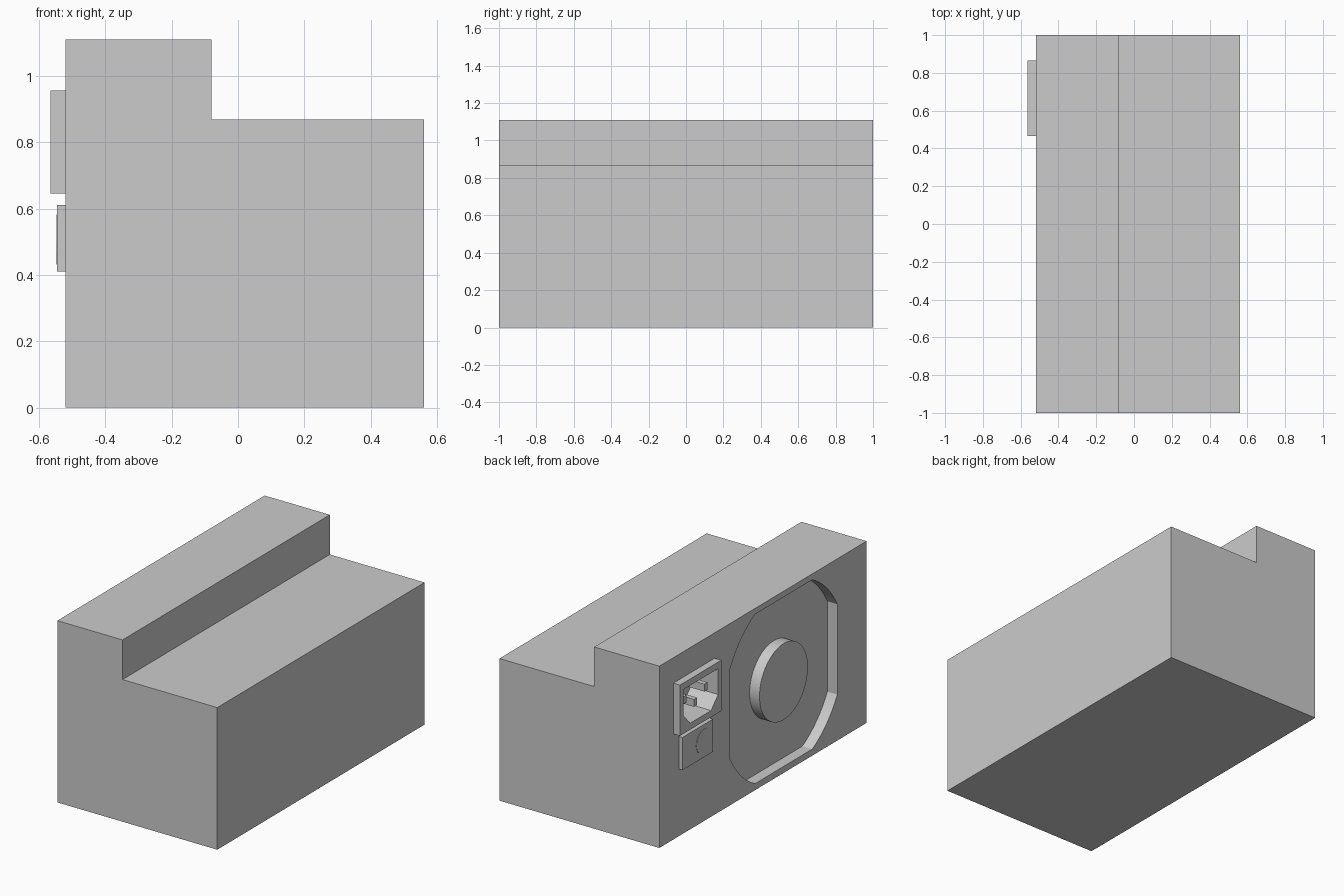
import bpy, bmesh, math
from mathutils import Vector

if "Cube" in bpy.data.objects:
    bpy.data.objects.remove(bpy.data.objects["Cube"])

grey = bpy.data.materials.new("plain grey")
grey.use_nodes = True
COLOUR = (0.6, 0.6, 0.6, 1)
grey.diffuse_color = COLOUR
grey.node_tree.nodes["Principled BSDF"].inputs["Base Color"].default_value = COLOUR

WALL = -0.52      # x of the side panel carrying the fan and socket
FAN = (-0.2, 0.557)


def prism(name, points, depth):
    """Extrude a flat 3D outline along a vector."""
    bm = bmesh.new()
    face = bm.faces.new([bm.verts.new(p) for p in points])
    ext = bmesh.ops.extrude_face_region(bm, geom=[face])
    moved = [v for v in ext["geom"] if isinstance(v, bmesh.types.BMVert)]
    bmesh.ops.translate(bm, verts=moved, vec=Vector(depth))
    bmesh.ops.recalc_face_normals(bm, faces=bm.faces[:])
    mesh = bpy.data.meshes.new(name)
    bm.to_mesh(mesh)
    bm.free()
    mesh.materials.append(grey)
    obj = bpy.data.objects.new(name, mesh)
    bpy.context.collection.objects.link(obj)
    return obj


def side_prism(name, outline, x0, x1):
    return prism(name, [(x0, y, z) for y, z in outline], (x1 - x0, 0, 0))


def rect(y, z, w, h):
    return [(y + sy * w / 2, z + sz * h / 2)
            for sy, sz in ((-1, -1), (1, -1), (1, 1), (-1, 1))]


def circle(y, z, r, n=64):
    return [(y + r * math.cos(i * math.tau / n), z + r * math.sin(i * math.tau / n))
            for i in range(n)]


def cut(obj, cutter):
    mod = obj.modifiers.new("cut", "BOOLEAN")
    mod.operation = "DIFFERENCE"
    mod.solver = "EXACT"
    mod.object = cutter
    bpy.context.view_layer.update()
    graph = bpy.context.evaluated_depsgraph_get()
    mesh = bpy.data.meshes.new_from_object(obj.evaluated_get(graph))
    obj.modifiers.clear()
    obj.data = mesh


def smooth(obj):
    bpy.ops.object.select_all(action="DESELECT")
    obj.select_set(True)
    bpy.context.view_layer.objects.active = obj
    bpy.ops.object.shade_smooth_by_angle(angle=math.radians(25))


# Stepped case
profile = [(WALL, 0), (0.56, 0), (0.56, 0.868), (-0.08, 0.868), (-0.08, 1.11), (WALL, 1.11)]
case = prism("case", [(x, -1, z) for x, z in profile], (0, 2, 0))

# Fan recess: square with its corners rounded off by a larger circle
HALF, RADIUS = 0.517, 0.586
start = math.acos(HALF / RADIUS)
sweep = math.pi / 2 - 2 * start
recess = []
for quarter in range(4):
    for i in range(9):
        a = quarter * math.pi / 2 + start + sweep * i / 8
        recess.append((FAN[0] + RADIUS * math.cos(a), FAN[1] + RADIUS * math.sin(a)))
fan_cutter = side_prism("fan_cutter", recess, WALL - 0.1, WALL + 0.067)

# Socket frame and its cavity with chamfered lower corners
frame = side_prism("socket_frame", rect(0.665, 0.8, 0.4, 0.31), -0.565, WALL)
opening = [(0.565, 0.685), (0.765, 0.685), (0.833, 0.757),
           (0.833, 0.915), (0.497, 0.915), (0.497, 0.757)]
socket_cutter = side_prism("socket_cutter", opening, -0.7, -0.38)

cut(case, fan_cutter)
cut(case, socket_cutter)
cut(frame, socket_cutter)
for helper in (fan_cutter, socket_cutter):
    bpy.data.objects.remove(helper)
smooth(case)

# Fan hub, flush with the panel
smooth(side_prism("fan_hub", circle(*FAN, 0.233), WALL, WALL + 0.068))

# Socket pins: the middle one sits lower
for name, y, z in (("left", 0.765, 0.82), ("earth", 0.665, 0.765), ("right", 0.565, 0.82)):
    side_prism(name + "_pin", rect(y, z, 0.03, 0.045), -0.53, -0.378)

# Power switch with a faint round mark
side_prism("switch", rect(0.665, 0.51, 0.295, 0.2), -0.545, WALL)
smooth(side_prism("switch_mark", circle(0.605, 0.507, 0.075, 32), -0.547, -0.544))
